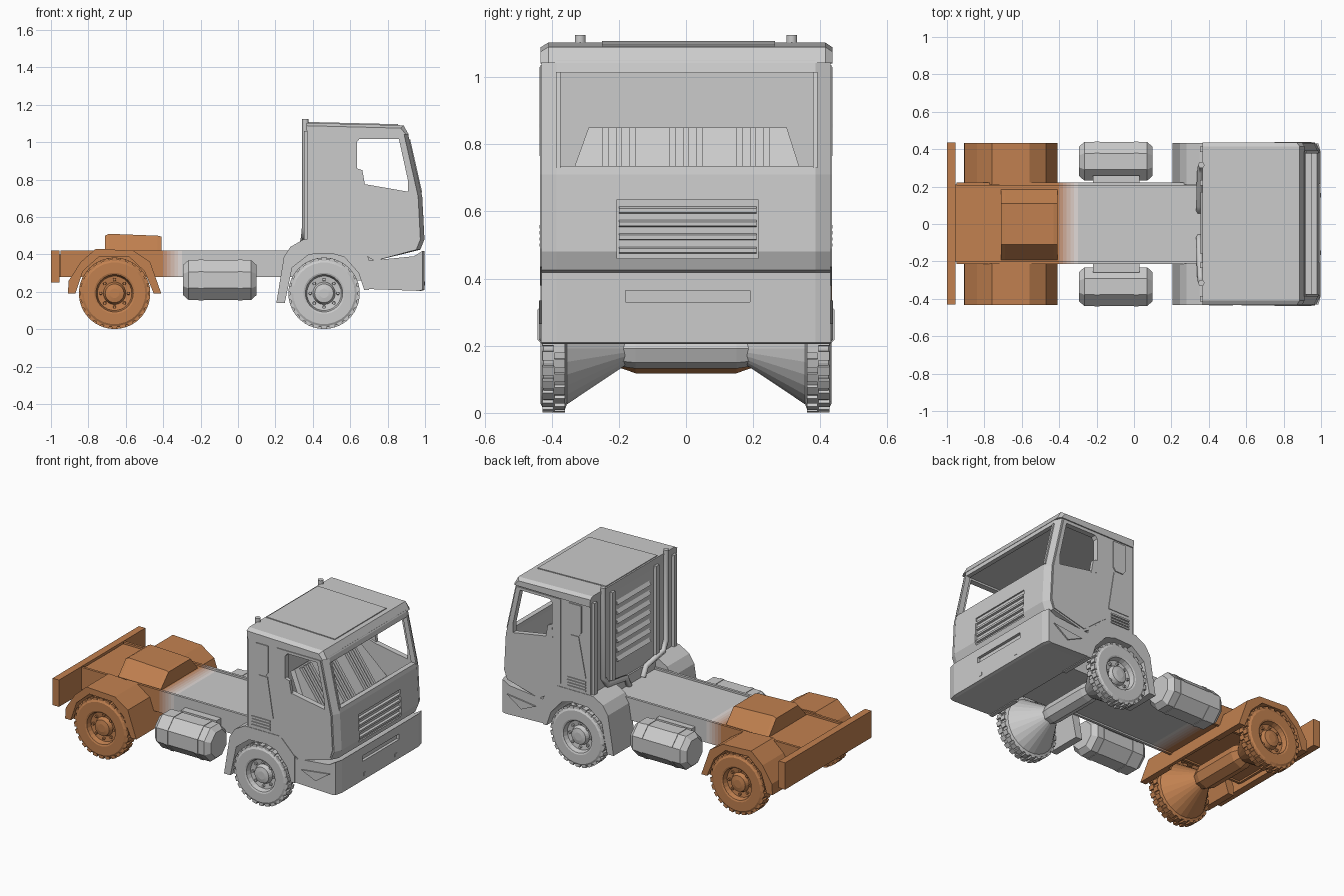
import bpy, bmesh
from math import sin, cos, pi

if "Cube" in bpy.data.objects:
    bpy.data.objects.remove(bpy.data.objects["Cube"])


def material(name, rgb):
    m = bpy.data.materials.new(name)
    m.diffuse_color = (*rgb, 1)
    m.use_nodes = True
    m.node_tree.nodes["Principled BSDF"].inputs["Base Color"].default_value = m.diffuse_color
    return m


RUST = (0.54, 0.22, 0.08)
ORANGE = material("rust_orange", RUST)
FADES = [material(f"fade_{k}", [a + (0.8 - a) * (k + 1) / 6 for a in RUST]) for k in range(5)]


def mesh(name, verts, faces, mat=None):
    me = bpy.data.meshes.new(name)
    me.from_pydata(verts, [], faces)
    bm = bmesh.new()
    bm.from_mesh(me)
    bmesh.ops.recalc_face_normals(bm, faces=bm.faces)
    bm.to_mesh(me)
    bm.free()
    ob = bpy.data.objects.new(name, me)
    bpy.context.collection.objects.link(ob)
    if mat:
        me.materials.append(mat)
    return ob


def loft(name, rings, mat=None):
    """Skin equal-length rings and cap both ends."""
    n = len(rings[0])
    verts = [v for r in rings for v in r]
    faces = [(k * n + i, k * n + (i + 1) % n, (k + 1) * n + (i + 1) % n, (k + 1) * n + i)
             for k in range(len(rings) - 1) for i in range(n)]
    faces += [tuple(range(n)), tuple(range(len(verts) - n, len(verts)))]
    return mesh(name, verts, faces, mat)


def prism(name, profile, y0, y1, mat=None):
    return loft(name, [[(x, y, z) for x, z in profile] for y in (y0, y1)], mat)


def box(name, x0, x1, y0, y1, z0, z1, mat=None):
    return prism(name, [(x0, z0), (x1, z0), (x1, z1), (x0, z1)], y0, y1, mat)


def lathe_y(name, profile, cx, cz, sides, mat=None):
    """Rings of (y, radius) around an axis parallel to y."""
    return loft(name, [[(cx + r * cos(2 * pi * i / sides), y, cz + r * sin(2 * pi * i / sides))
                        for i in range(sides)] for y, r in profile], mat)


def cut(ob, cutter):
    m = ob.modifiers.new("cut", 'BOOLEAN')
    m.operation, m.solver, m.object = 'DIFFERENCE', 'EXACT', cutter
    bpy.context.view_layer.objects.active = ob
    bpy.ops.object.modifier_apply(modifier=m.name)


def lugs(name, cx, cz, s, mat):
    """Tread blocks around the tyre, two staggered rows."""
    verts, faces, n = [], [], 26
    for row, (ya, yb) in enumerate(((0.36, 0.395), (0.392, 0.428))):
        for i in range(n):
            a, b = 2 * pi * (i + 0.5 * row) / n, len(verts)
            for r, h in ((0.172, 0.085), (0.191, 0.072)):
                for y, da in ((ya, -h), (ya, h), (yb, h), (yb, -h)):
                    verts.append((cx + r * cos(a + da), s * y, cz + r * sin(a + da)))
            faces += [tuple(b + k for k in f) for f in
                      ((0, 1, 2, 3), (4, 5, 6, 7), (0, 1, 5, 4), (1, 2, 6, 5), (2, 3, 7, 6), (3, 0, 4, 7))]
    mesh(name, verts, faces, mat)


# wheels: tyre with tapered inner side, rim, hub and bolts
TYRE = [(0.18, 0.05), (0.355, 0.168), (0.36, 0.182), (0.424, 0.182), (0.434, 0.165),
        (0.434, 0.11), (0.43, 0.10), (0.40, 0.092), (0.395, 0.06), (0.42, 0.05), (0.425, 0.025)]
WZ = 0.192
for end, cx, ar, mat in (("rear", -0.66, 0.074, ORANGE), ("front", 0.46, 0.06, None)):
    for side, s in (("left", 1), ("right", -1)):
        lathe_y(f"{end}_{side}_wheel", [(s * y, r) for y, r in TYRE], cx, WZ, 26, mat)
        lugs(f"{end}_{side}_tread", cx, WZ, s, mat)
        for i in range(8):
            a = 2 * pi * i / 8
            lathe_y(f"{end}_{side}_bolt", [(s * 0.39, 0.01), (s * 0.41, 0.008)],
                    cx + 0.074 * cos(a), WZ + 0.074 * sin(a), 6, mat)
    lathe_y(f"{end}_axle", [(-0.22, 0.05), (-0.15, ar), (0.15, ar), (0.22, 0.05)], cx, WZ, 8, mat)

# chassis frame with side rails, fading from orange to grey
SPANS = [("rear", -0.95, -0.40, ORANGE), ("front", -0.30, 0.36, None)]
SPANS += [(f"fade_{k}", -0.40 + 0.02 * k, -0.38 + 0.02 * k, m) for k, m in enumerate(FADES)]
for tag, x0, x1, mat in SPANS:
    box(f"frame_{tag}", x0, x1, -0.2, 0.21, 0.29, 0.408, mat)
    for y in (-0.205, 0.215):
        box(f"rail_{tag}", x0, x1, y - 0.008, y + 0.008, 0.28, 0.42, mat)
box("engine_bay", 0.36, 0.72, -0.21, 0.21, 0.26, 0.47)

# rear beam and coupling plate
box("rear_bumper", -1.0, -0.955, -0.43, 0.435, 0.25, 0.42, ORANGE)
box("bumper_mount", -0.96, -0.94, -0.2, 0.21, 0.28, 0.40, ORANGE)
for y in (-0.3, -0.1, 0.1, 0.3):
    box("bumper_bolt", -1.0, -0.99, y - 0.01, y + 0.01, 0.375, 0.39, ORANGE)
COUPLING = [(-0.2, 0.40), (-0.11, 0.51), (0.11, 0.51), (0.19, 0.40)]
loft("coupling_plate", [[(x, y, z - d if z > 0.45 else z) for y, z in COUPLING]
                        for x, d in ((-0.71, 0.01), (-0.69, 0.0), (-0.43, 0.01), (-0.41, 0.015))], ORANGE)

# fenders, with a flap joining the rear pair
REAR_ARCH = [(-0.91, 0.19), (-0.905, 0.26), (-0.84, 0.36), (-0.76, 0.43), (-0.56, 0.42), (-0.47, 0.36),
             (-0.41, 0.19), (-0.45, 0.19), (-0.50, 0.31), (-0.58, 0.385), (-0.74, 0.39), (-0.83, 0.31), (-0.87, 0.19)]
FRONT_ARCH = [(0.205, 0.14), (0.245, 0.385), (0.28, 0.44), (0.35, 0.48), (0.60, 0.48), (0.70, 0.38),
              (0.70, 0.21), (0.675, 0.21), (0.645, 0.30), (0.57, 0.385), (0.50, 0.405), (0.38, 0.40), (0.29, 0.33),
              (0.25, 0.14)]
for side, s in (("left", 1), ("right", -1)):
    prism(f"rear_{side}_fender", REAR_ARCH, s * 0.21, s * 0.433, ORANGE)
    prism(f"front_{side}_fender", FRONT_ARCH, s * 0.21, s * 0.433)
prism("rear_flap", [(-0.46, 0.33), (-0.41, 0.19), (-0.43, 0.19), (-0.48, 0.33)], -0.21, 0.21, ORANGE)

# fuel tanks: chamfered octagonal barrels with straps
for side, s in (("left", 1), ("right", -1)):
    def tank_ring(x, k):
        return [(x, s * 0.335 + k * 0.112 * cos(pi * (i + 0.5) / 4), 0.263 + k * 0.115 * sin(pi * (i + 0.5) / 4))
                for i in range(8)]
    loft(f"{side}_tank", [tank_ring(x, k) for x, k in
                          ((-0.295, 0.75), (-0.265, 1), (0.07, 1), (0.10, 0.75))])
    for x in (-0.21, 0.0):
        loft(f"{side}_tank_strap", [tank_ring(x, 1.03), tank_ring(x + 0.025, 1.03)])
    box(f"{side}_tank_bracket", -0.22, 0.03, s * 0.2, s * 0.26, 0.29, 0.36)

# cab shell: lofted across the width so the front corners are chamfered
CAB = [(0.37, 0.44), (0.37, 1.05), (0.908, 1.05), (0.985, 0.71), (0.997, 0.48), (0.975, 0.425), (0.73, 0.365),
       (0.69, 0.39), (0.60, 0.465)]


def cab_ring(y, back):
    return [(x - back if x > 0.85 else x, y, z) for x, z in CAB]


cab = loft("cab_shell", [cab_ring(-0.43, 0.022), cab_ring(-0.385, 0), cab_ring(0.385, 0), cab_ring(0.43, 0.022)])
WINDOW = [(0.635, 0.79), (0.635, 1.0), (0.65, 1.018), (0.86, 1.018), (0.91, 0.79), (0.91, 0.735), (0.68, 0.775)]
inside = prism("cab_inside_cutter",
               [(0.41, 0.5), (0.41, 1.03), (0.885, 1.03), (0.955, 0.70), (0.96, 0.5)], -0.40, 0.40)
side_cut = prism("side_window_cutter", WINDOW, -0.6, 0.6)
front_cut = box("windshield_cutter", 0.85, 1.1, -0.375, 0.38, 0.735, 1.012)
grille_cut = box("grille_cutter", 0.98, 1.1, -0.205, 0.215, 0.46, 0.635)
for c in (inside, side_cut, front_cut, grille_cut):
    cut(cab, c)

# doors and side trim
DOOR = [(0.575, 0.50), (0.61, 0.475), (0.69, 0.41), (0.73, 0.38), (0.95, 0.435), (0.967, 0.49), (0.955, 0.71),
        (0.88, 1.035), (0.575, 1.035)]
for side, s in (("left", 1), ("right", -1)):
    door = prism(f"{side}_door", DOOR, s * 0.42, s * 0.435)
    cut(door, side_cut)
    prism(f"{side}_mirror_corner", [(0.63, 0.78), (0.68, 0.765), (0.665, 0.85), (0.635, 0.86)], s * 0.415, s * 0.436)
    prism(f"{side}_tapered_panel", [(0.40, 0.58), (0.55, 0.58), (0.51, 0.83), (0.45, 0.83)], s * 0.42, s * 0.434)
    prism(f"{side}_side_plate", [(0.43, 0.86), (0.445, 0.84), (0.50, 0.84), (0.515, 0.86), (0.515, 1.03), (0.43, 1.03)],
          s * 0.42, s * 0.436)
    for i in range(4):
        box(f"{side}_side_vent", 0.40, 0.53, s * 0.42, s * 0.436, 0.495 + 0.018 * i, 0.505 + 0.018 * i)
for c in (inside, side_cut, front_cut, grille_cut):
    bpy.data.objects.remove(c)

# windshield surround and grille bars
for y in (-0.38, 0.385):
    loft("windshield_side_trim", [[(0.98 - (z - 0.735) * 0.226 + a, y + b, z) for a, b in
                                   ((-0.01, -0.007), (0.004, -0.007), (0.004, 0.007), (-0.01, 0.007))]
                                  for z in (0.73, 1.015)])
for z in (0.485, 0.525, 0.565, 0.605):
    prism("grille_bar", [(0.975, z + 0.012), (0.992, z + 0.004), (0.992, z - 0.008), (0.975, z - 0.012)], -0.2, 0.21)

# roof cap with raised panel
ROOF = [(0.37, 1.04), (0.365, 1.103), (0.885, 1.09), (0.912, 1.042)]


def roof_ring(y, drop):
    return [(x - drop * (x > 0.8), y, z - drop * (z > 1.06)) for x, z in ROOF]


loft("roof_cap", [roof_ring(-0.434, 0.015), roof_ring(-0.41, 0), roof_ring(0.415, 0), roof_ring(0.437, 0.015)])
prism("roof_panel", [(0.375, 1.09), (0.375, 1.108), (0.855, 1.096), (0.855, 1.08)], -0.25, 0.265)


# sloped ribbed bench inside the cab
def bench_bar(name, lo, hi, lift):
    """Sloping slab between y-ranges given at its bottom and top."""
    loft(name, [[(x - 0.03, y[0], z - 0.02), (x - 0.03, y[1], z - 0.02), (x + lift, y[1], z), (x + lift, y[0], z)]
                for x, z, y in ((0.78, 0.60, lo), (0.60, 0.85, hi))])


bench_bar("bench", (-0.38, 0.38), (-0.29, 0.30), 0.0)
for y in (-0.2, 0.0, 0.2):
    for d in (-0.04, 0.0, 0.04):
        bench_bar("bench_rib", (y + d - 0.009, y + d + 0.009), (y + d - 0.009, y + d + 0.009), 0.022)

# louvres on the rear wall, corner posts and exhaust stacks
for i in range(7):
    z = 0.60 + 0.06 * i
    prism("rear_louvre", [(0.372, z + 0.025), (0.355, z), (0.372, z - 0.008)], -0.16, 0.17)
for s in (1, -1):
    for y in (0.22, 0.40):
        box("rear_post", 0.352, 0.375, s * y - 0.015, s * y + 0.015, 0.48, 1.06)
    cu = bpy.data.curves.new("exhaust_stack", 'CURVE')
    cu.dimensions, cu.bevel_depth, cu.bevel_resolution, cu.use_fill_caps = '3D', 0.018, 1, True
    sp = cu.splines.new('POLY')
    pts = [(0.36, 0.315, 1.125), (0.36, 0.315, 0.55), (0.355, 0.28, 0.495), (0.35, 0.10, 0.47), (0.35, 0.07, 0.41)]
    sp.points.add(len(pts) - 1)
    for p, (x, y, z) in zip(sp.points, pts):
        p.co = (x, s * y, z, 1)
    bpy.context.collection.objects.link(bpy.data.objects.new("exhaust_stack", cu))

# front bumper with slot, side wedges and tow eyes
BUMP = [(0.69, 0.215), (0.98, 0.205), (0.998, 0.21), (0.998, 0.418), (0.94, 0.39), (0.69, 0.365)]
bumper = loft("front_bumper", [[(x - b * (x > 0.95), y, z) for x, z in BUMP]
                               for y, b in ((-0.43, 0.012), (-0.385, 0), (0.385, 0), (0.43, 0.012))])
slot = box("slot_cutter", 0.98, 1.1, -0.18, 0.19, 0.33, 0.365)
cut(bumper, slot)
bpy.data.objects.remove(slot)
for s in (1, -1):
    prism("bumper_wedge", [(0.75, 0.31), (0.95, 0.335), (0.85, 0.265)], s * 0.42, s * 0.438)
    box("tow_eye", 0.985, 1.0, s * 0.155 - 0.012, s * 0.155 + 0.012, 0.235, 0.255)
